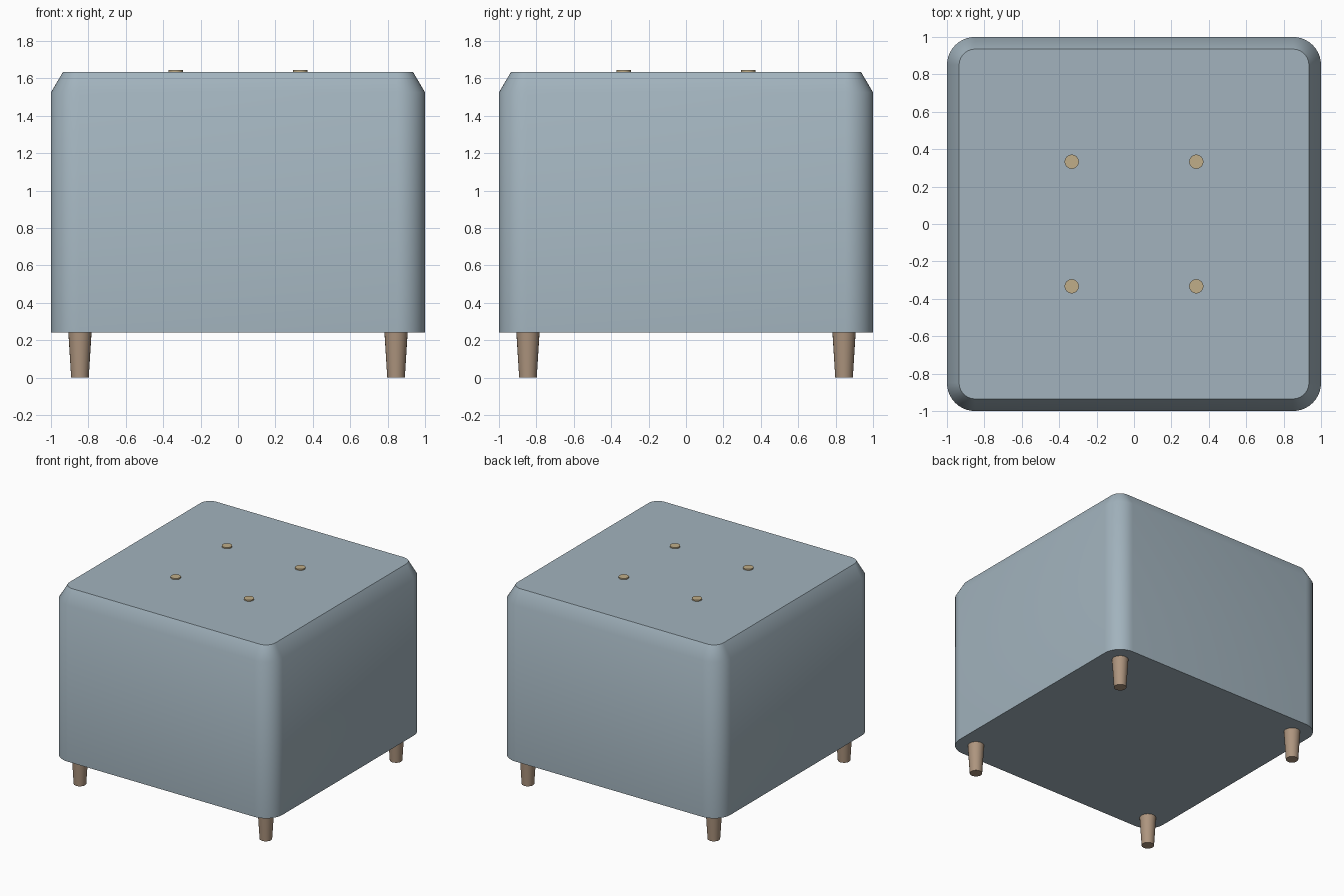
import bpy, bmesh
from math import sin, cos, pi, radians

if "Cube" in bpy.data.objects:
    bpy.data.objects.remove(bpy.data.objects["Cube"])


def material(name, color):
    m = bpy.data.materials.new(name)
    m.diffuse_color = (*color, 1)
    m.use_nodes = True
    m.node_tree.nodes["Principled BSDF"].inputs["Base Color"].default_value = m.diffuse_color
    return m


def finish(obj, mat, angle=40):
    obj.data.materials.append(mat)
    bpy.ops.object.select_all(action='DESELECT')
    obj.select_set(True)
    bpy.context.view_layer.objects.active = obj
    bpy.ops.object.shade_smooth_by_angle(angle=radians(angle))


def rounded_square(half, radius, z, steps=10):
    """Points of a square outline with rounded corners."""
    c = half - radius
    pts = []
    for q, (sx, sy) in enumerate([(1, 1), (-1, 1), (-1, -1), (1, -1)]):
        for i in range(steps + 1):
            a = (q + i / steps) * pi / 2
            pts.append((sx * c + radius * cos(a), sy * c + radius * sin(a), z))
    return pts


def loft(name, rings, mat):
    """Skin a stack of outlines and cap both ends."""
    bm = bmesh.new()
    loops = [[bm.verts.new(p) for p in ring] for ring in rings]
    n = len(loops[0])
    for a, b in zip(loops, loops[1:]):
        for i in range(n):
            j = (i + 1) % n
            bm.faces.new((a[i], a[j], b[j], b[i]))
    bm.faces.new(loops[0][::-1])
    bm.faces.new(loops[-1])
    mesh = bpy.data.meshes.new(name)
    bm.to_mesh(mesh)
    bm.free()
    obj = bpy.data.objects.new(name, mesh)
    bpy.context.collection.objects.link(obj)
    finish(obj, mat)


def cone(name, x, y, z0, z1, r0, r1, mat, sides=24):
    bpy.ops.mesh.primitive_cone_add(vertices=sides, radius1=r0, radius2=r1, depth=z1 - z0,
                                    location=(x, y, (z0 + z1) / 2))
    obj = bpy.context.object
    obj.name = name
    finish(obj, mat)


fabric = material("fabric", (0.36, 0.45, 0.51))
wood = material("wood", (0.42, 0.30, 0.21))
brass = material("button_tan", (0.53, 0.42, 0.25))

# Upholstered body with chamfered top edge
loft("ottoman_body", [rounded_square(1.0, 0.15, 0.24),
                      rounded_square(1.0, 0.15, 1.525),
                      rounded_square(0.935, 0.085, 1.635)], fabric)

# Tapered legs and tufting buttons, one per quadrant
for sx, side in ((-1, "left"), (1, "right")):
    for sy, end in ((-1, "front"), (1, "back")):
        cone(f"leg_{end}_{side}", sx * 0.845, sy * 0.845, 0, 0.24, 0.047, 0.062, wood)
        cone(f"button_{end}_{side}", sx * 0.333, sy * 0.333, 1.625, 1.645, 0.038, 0.038, brass)
